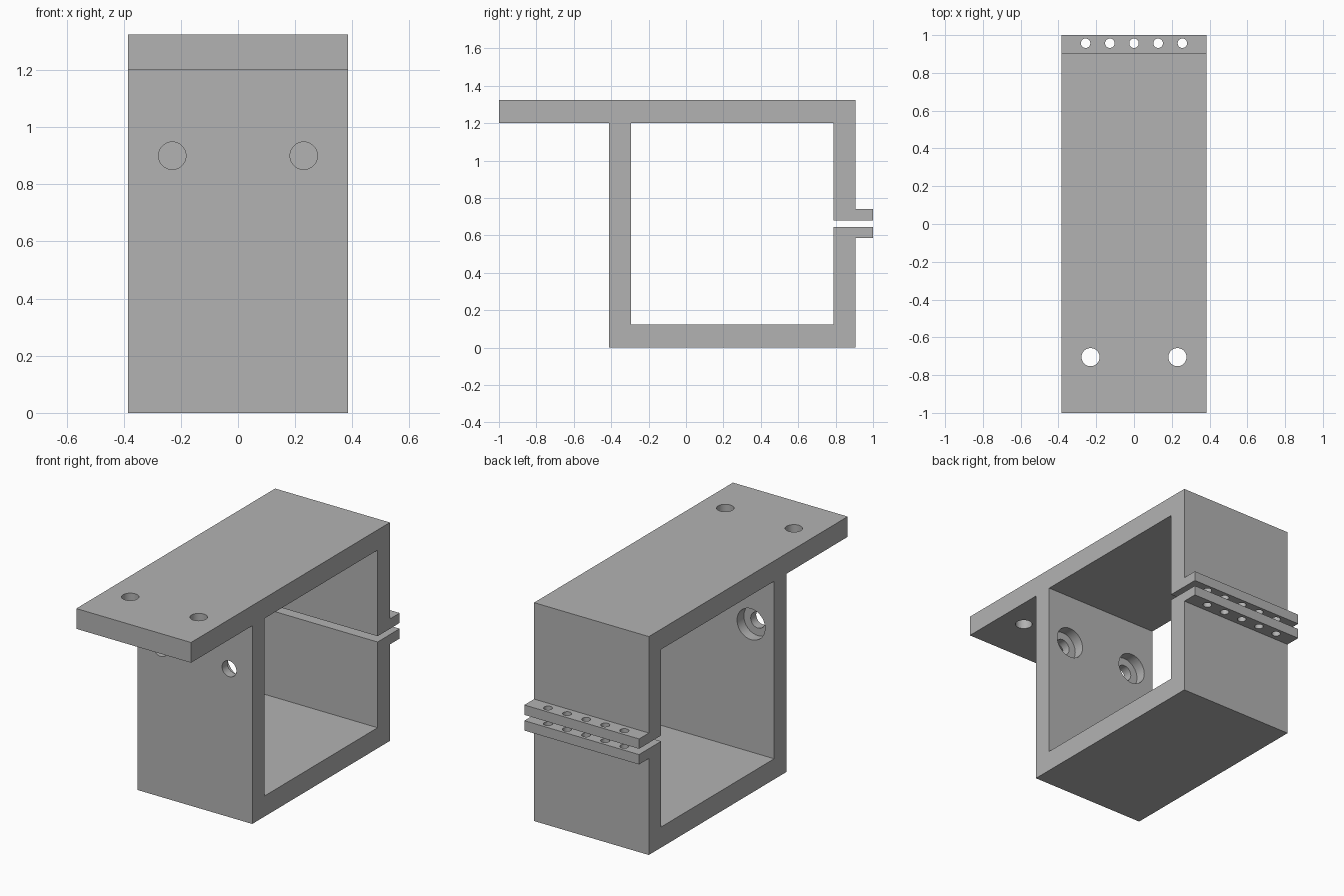
import bpy, bmesh, math
from mathutils import Matrix

if "Cube" in bpy.data.objects:
    bpy.data.objects.remove(bpy.data.objects["Cube"])

HALF_W = 0.385

grey = bpy.data.materials.new("plain grey")
grey.diffuse_color = (0.45, 0.45, 0.45, 1)
grey.use_nodes = True
grey.node_tree.nodes["Principled BSDF"].inputs["Base Color"].default_value = grey.diffuse_color

# Side profile (y, z): open square clamp with a mounting ledge and split flanges
profile = [
    (-1.0, 1.325), (-1.0, 1.202), (-0.413, 1.202), (-0.413, 0.0), (0.906, 0.0),
    (0.906, 0.585), (1.0, 0.585), (1.0, 0.645), (0.788, 0.645), (0.788, 0.125),
    (-0.295, 0.125), (-0.295, 1.202), (0.788, 1.202), (0.788, 0.68),
    (1.0, 0.68), (1.0, 0.74), (0.906, 0.74), (0.906, 1.325),
]
bm = bmesh.new()
face = bm.faces.new([bm.verts.new((-HALF_W, y, z)) for y, z in profile])
ext = bmesh.ops.extrude_face_region(bm, geom=[face])
bmesh.ops.translate(bm, vec=(2 * HALF_W, 0, 0),
                    verts=[v for v in ext["geom"] if isinstance(v, bmesh.types.BMVert)])
bmesh.ops.recalc_face_normals(bm, faces=bm.faces)
mesh = bpy.data.meshes.new("clamp_bracket")
bm.to_mesh(mesh)
bm.free()
mesh.materials.append(grey)
bracket = bpy.data.objects.new("clamp_bracket", mesh)
bpy.context.collection.objects.link(bracket)


def drill(name, holes, axis):
    """Cut cylinders given as (centre, radius, length) along one axis."""
    cut = bmesh.new()
    turn = Matrix.Rotation(math.pi / 2, 4, "X") if axis == "y" else Matrix()
    for centre, radius, length in holes:
        bmesh.ops.create_cone(cut, cap_ends=True, segments=40, radius1=radius,
                              radius2=radius, depth=length,
                              matrix=Matrix.Translation(centre) @ turn)
    data = bpy.data.meshes.new(name)
    cut.to_mesh(data)
    cut.free()
    data.materials.append(grey)
    cutter = bpy.data.objects.new(name, data)
    bpy.context.collection.objects.link(cutter)
    cutter.hide_render = True
    cutter.hide_set(True)
    mod = bracket.modifiers.new(name, "BOOLEAN")
    mod.operation = "DIFFERENCE"
    mod.solver = "EXACT"
    mod.object = cutter


# Ledge screw holes
drill("ledge_hole_cutter", [((s * 0.23, -0.705, 1.26), 0.048, 0.4) for s in (-1, 1)], "z")
# Front wall screw holes, then their wider recesses on the inside
drill("wall_hole_cutter", [((s * 0.23, -0.355, 0.9), 0.048, 0.4) for s in (-1, 1)], "y")
drill("wall_recess_cutter", [((s * 0.23, -0.26, 0.9), 0.094, 0.2) for s in (-1, 1)], "y")
# Row of small holes through both clamp flanges
drill("flange_hole_cutter", [((i * 0.128, 0.957, 0.66), 0.025, 0.4) for i in range(-2, 3)], "z")

# Smooth hole walls, crisp edges
bpy.context.view_layer.objects.active = bracket
bracket.select_set(True)
for mod in list(bracket.modifiers):
    bpy.ops.object.modifier_apply(modifier=mod.name)
bpy.ops.object.shade_smooth_by_angle(angle=math.radians(30))
for obj in list(bpy.data.objects):
    if obj.name.endswith("_cutter"):
        bpy.data.objects.remove(obj)
